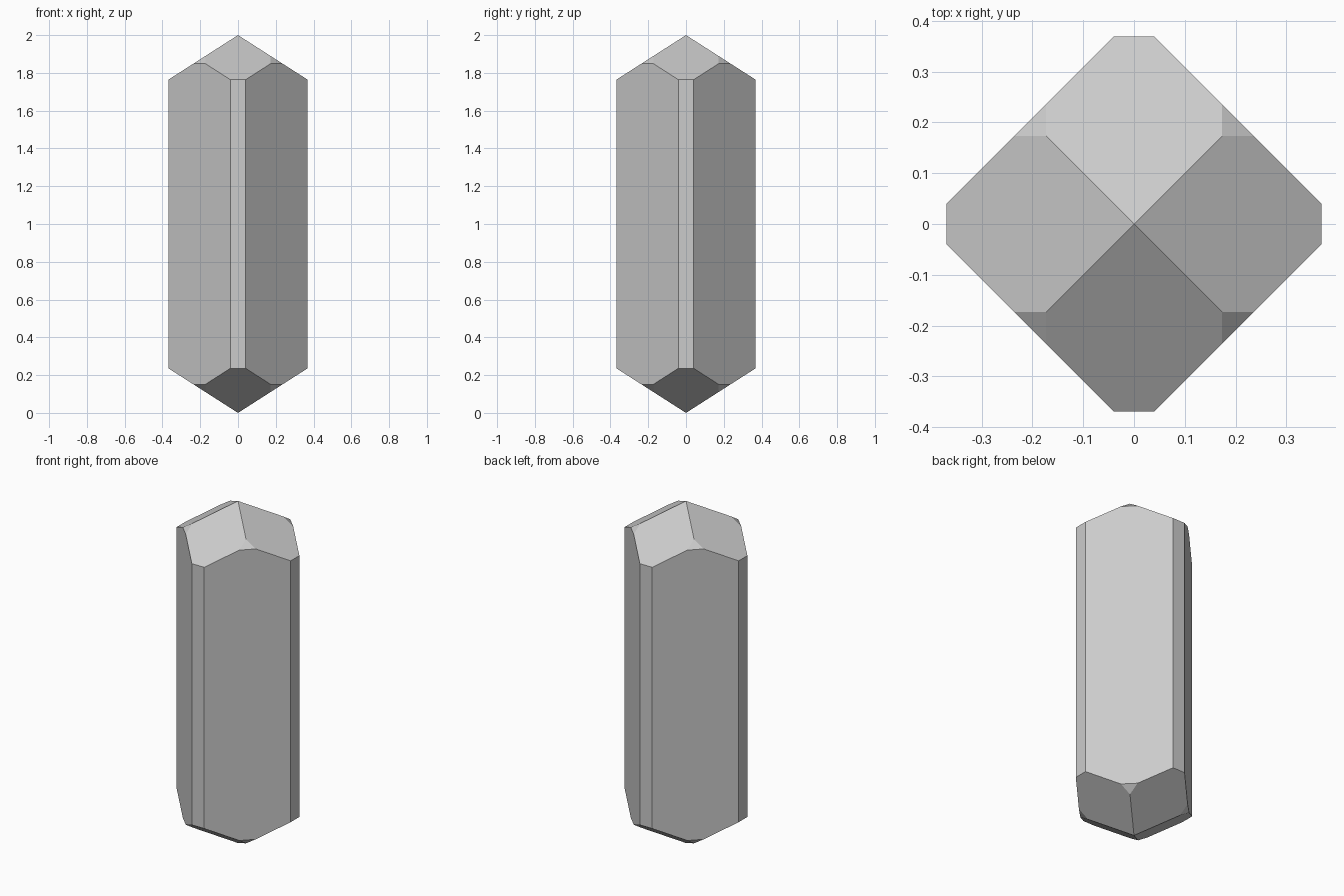
import bpy, bmesh
from mathutils import Vector

if "Cube" in bpy.data.objects:
    bpy.data.objects.remove(bpy.data.objects["Cube"])

MID = 1.0      # height of the crystal's middle plane
SLOPE = 0.64   # rise of the end facets


def cut(bm, normal, dist):
    """Slice away everything beyond the plane normal . p = dist and cap the hole."""
    n = Vector(normal)
    co = n * (dist / n.length_squared)
    geom = bm.verts[:] + bm.edges[:] + bm.faces[:]
    bmesh.ops.bisect_plane(bm, geom=geom, dist=1e-6, plane_co=co, plane_no=n, clear_outer=True)
    rim = [e for e in bm.edges if e.is_boundary]
    if rim:
        bmesh.ops.contextual_create(bm, geom=rim)


# Blank block, centred on the origin while cutting
bm = bmesh.new()
bmesh.ops.create_cube(bm, size=4)

axes = [(1, 0), (-1, 0), (0, 1), (0, -1)]
diagonals = [(1, 1), (1, -1), (-1, 1), (-1, -1)]

# Wide prism sides and the narrow sides between them
for x, y in diagonals:
    cut(bm, (x, y, 0), 0.409)
for x, y in axes:
    cut(bm, (x, y, 0), 0.369)

# Pointed ends, then the small corner facets between the end faces
for z in (1, -1):
    for x, y in axes:
        cut(bm, (SLOPE * x, SLOPE * y, z), MID)
for z in (1, -1):
    for x, y in diagonals:
        cut(bm, (SLOPE * x, SLOPE * y, z), MID + SLOPE * 0.173)

# Stand the crystal on the ground
bmesh.ops.remove_doubles(bm, verts=bm.verts, dist=1e-4)
bmesh.ops.translate(bm, verts=bm.verts, vec=(0, 0, MID))
bmesh.ops.recalc_face_normals(bm, faces=bm.faces)

mesh = bpy.data.meshes.new("crystal")
bm.to_mesh(mesh)
bm.free()
crystal = bpy.data.objects.new("crystal", mesh)
bpy.context.collection.objects.link(crystal)
